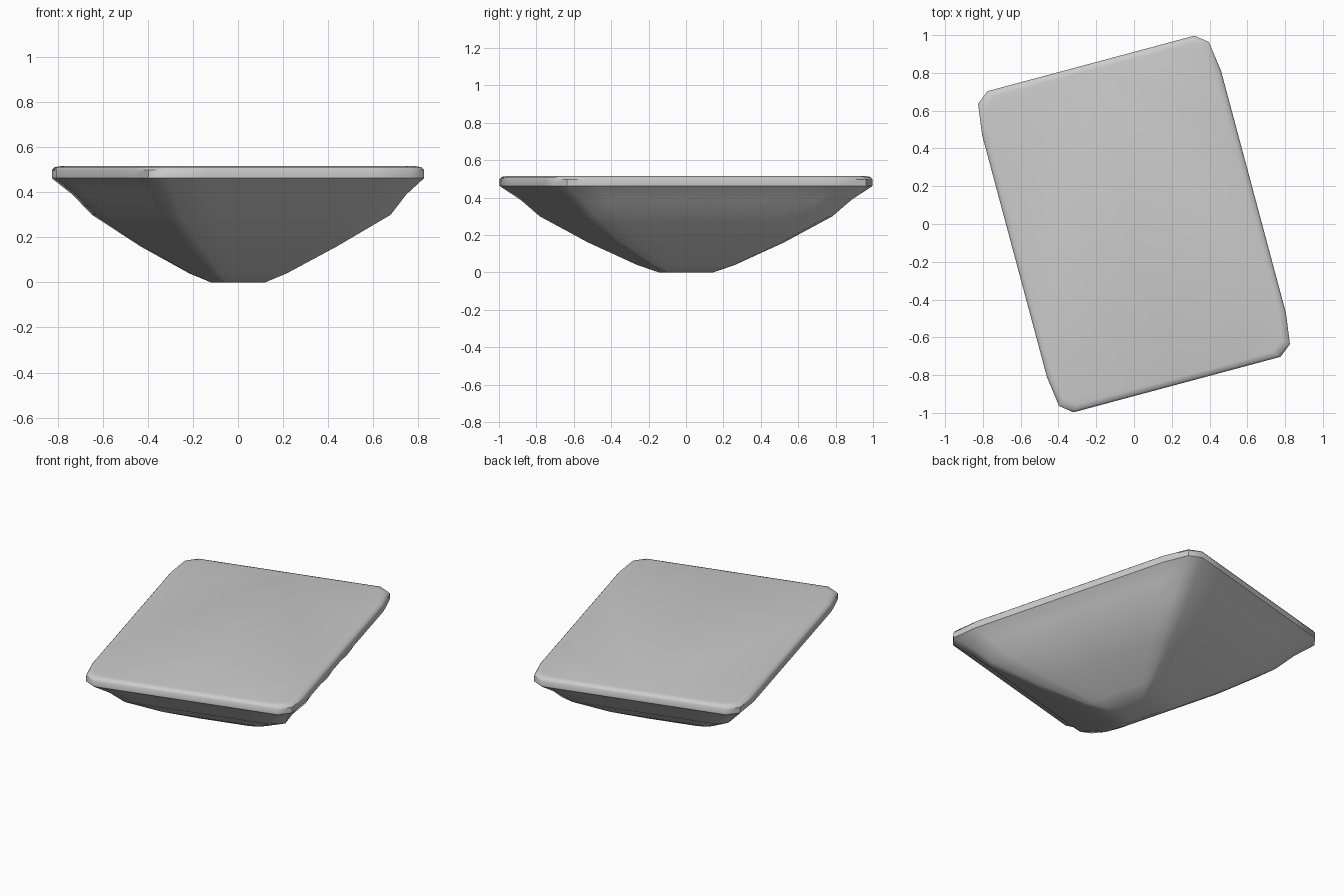
import bpy, bmesh, math
from mathutils import Vector, Matrix

if "Cube" in bpy.data.objects:
    bpy.data.objects.remove(bpy.data.objects["Cube"])

# Clipped-corner rectangle outline (one quadrant, mirrored to four corners)
quad = [(0.655, 0.663), (0.633, 0.828), (0.567, 0.880)]
corners = (quad
           + [(-x, y) for x, y in reversed(quad)]
           + [(-x, -y) for x, y in quad]
           + [(x, -y) for x, y in reversed(quad)])

# Split the long straight sides so the underside can ripple slightly
outline = []
for i, p in enumerate(corners):
    a, b = Vector(p), Vector(corners[(i + 1) % len(corners)])
    n = 6 if (b - a).length > 1 else 1
    outline += [a.lerp(b, k / n) for k in range(n)]

# Height, scale and ripple of each ring from the small foot to the flat top
rings = [(0.0, 0.145, 0), (0.04, 0.262, 0), (0.16, 0.525, 0.006),
         (0.30, 0.785, 0.03), (0.39, 0.89, 0.012), (0.455, 0.99, 0),
         (0.462, 1.0, 0), (0.498, 1.0, 0), (0.511, 0.985, 0), (0.516, 0.95, 0)]

bm = bmesh.new()
turn = Matrix.Rotation(math.radians(15), 4, 'Z')
loops = []
for z, s, ripple in rings:
    loop = []
    for i, p in enumerate(outline):
        # Only the right-hand long side bulges
        bulge = ripple * (1 if i % 2 else 0.3) if p.x > 0.6 else 0
        # Upper bevel is an even inset rather than a scale
        if z > 0.5:
            inset = (1 - s) * 0.7
            q = Vector((p.x * (1 - inset / 0.655), p.y * (1 - inset / 0.88)))
        else:
            q = p * s
        loop.append(bm.verts.new(turn @ Vector((q.x + bulge, q.y, z))))
    loops.append(loop)

count = len(outline)
for low, high in zip(loops, loops[1:]):
    for i in range(count):
        j = (i + 1) % count
        bm.faces.new((low[i], low[j], high[j], high[i]))
bm.faces.new(list(reversed(loops[0])))
bm.faces.new(loops[-1])
bmesh.ops.recalc_face_normals(bm, faces=bm.faces[:])

# Slab with tapered underside
mesh = bpy.data.meshes.new("tapered_slab")
bm.to_mesh(mesh)
bm.free()
slab = bpy.data.objects.new("tapered_slab", mesh)
bpy.context.collection.objects.link(slab)
bpy.context.view_layer.objects.active = slab
slab.select_set(True)
bpy.ops.object.shade_smooth_by_angle(angle=math.radians(40))
